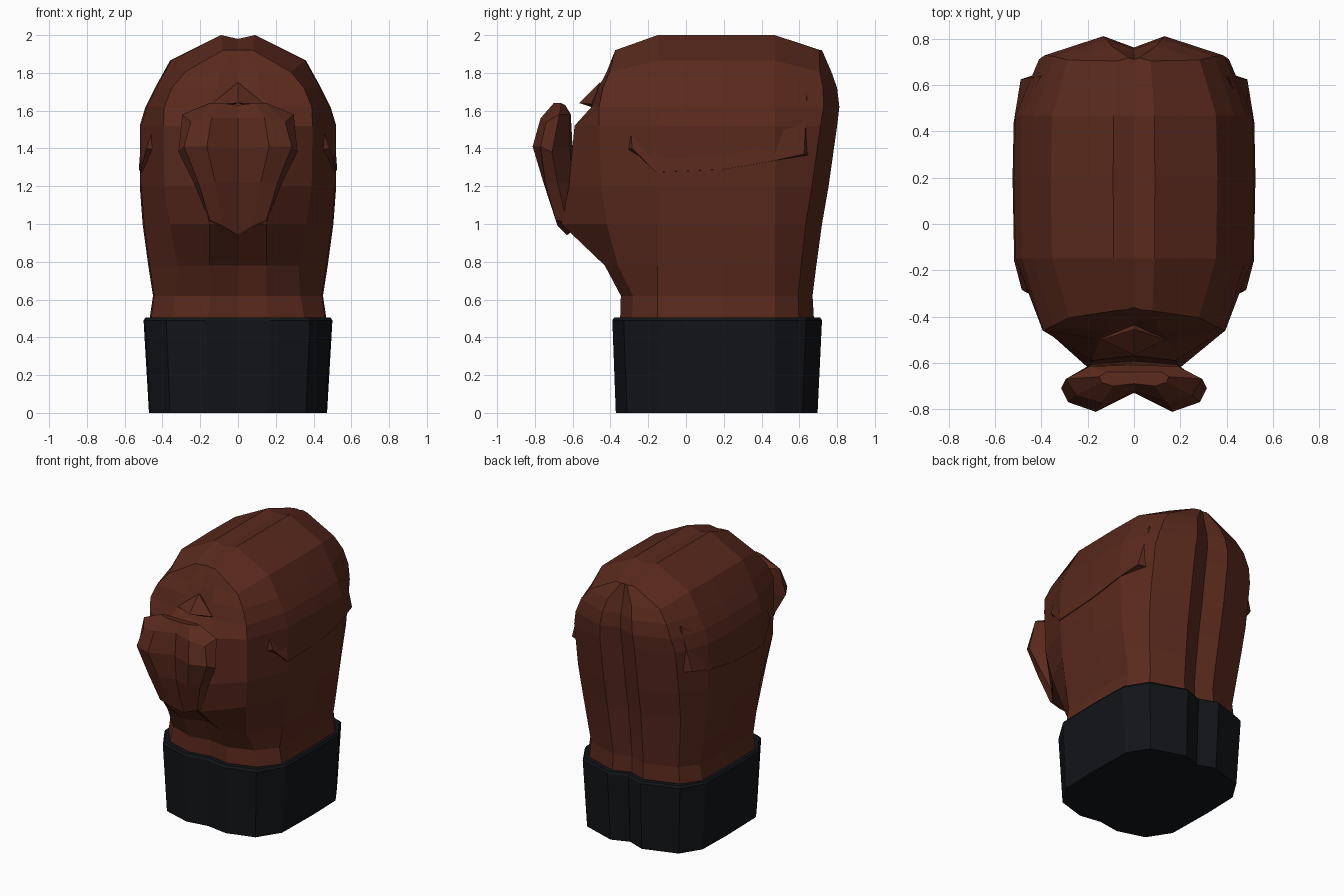
import bpy, bmesh


def material(name, rgb):
    m = bpy.data.materials.new(name)
    m.diffuse_color = (*rgb, 1)
    return m


leather = material("brown_leather", (0.10, 0.022, 0.012))
black = material("black_cuff", (0.006, 0.007, 0.009))


def make(name, verts, faces, mat):
    """Build half a part on +x and mirror it across x = 0."""
    vs = list(verts) + [(-x, y, z) for x, y, z in verts]
    n = len(verts)
    fs = list(faces) + [[i + n for i in reversed(f)] for f in faces]
    me = bpy.data.meshes.new(name)
    me.from_pydata(vs, [], fs)
    bm = bmesh.new()
    bm.from_mesh(me)
    bmesh.ops.remove_doubles(bm, verts=bm.verts, dist=0.0005)
    bmesh.ops.recalc_face_normals(bm, faces=bm.faces)
    bm.to_mesh(me)
    bm.free()
    me.materials.append(mat)
    ob = bpy.data.objects.new(name, me)
    bpy.context.collection.objects.link(ob)
    return ob


def loft(rows):
    """Bridge open half sections that start and end on the centre plane."""
    n = len(rows[0])
    verts = [p for r in rows for p in r]
    faces = [[a * n + i, a * n + i + 1, (a + 1) * n + i + 1, (a + 1) * n + i]
             for a in range(len(rows) - 1) for i in range(n - 1)]
    return verts, faces


def section(z, xs, xc, yf, xi, yi, y0, yb, dip=0):
    """Half outline from front centre round the side to the back groove."""
    e = z - dip
    ym = -0.15
    return [(0, y0, e), (xi, yi, e), (xc, yf, e),
            (xs * 0.985, ym, z), (xs, 0.2, z), (xs * 0.985, 0.47, z),
            (xs * 0.79, yb - 0.17 * xs, e), (xs * 0.27, yb, e),
            (0, yb - 0.1 * xs, e)]


# Mitt body: horizontal sections from wrist to crown
body = [section(*r) for r in (
    (0.45, .475, .36, -.29, .16, -.35, -.32, .68),
    (0.62, .450, .33, -.28, .15, -.345, -.32, .67),
    (0.78, .475, .32, -.36, .15, -.43, -.37, .69),
    (1.00, .505, .36, -.42, .15, -.66, -.58, .72),
    (1.20, .520, .39, -.45, .20, -.62, -.60, .755),
    (1.52, .520, .395, -.46, .18, -.59, -.57, .80),
    (1.62, .490, .39, -.46, .15, -.50, -.48, .812),
    (1.72, .440, .35, -.44, .11, -.465, -.44, .80),
    (1.865, .360, .28, -.405, .10, -.42, -.42, .77, .06),
    (2.00, .090, .08, -.375, .03, -.37, -.36, .72, .08))]
v, f = loft(body)
t = len(v) - 9
c = len(v)
v += [(0, y, 1.98) for y in (-0.15, 0.2, 0.47)]
f += [[t, t + 1, t + 2], [t, t + 2, t + 3, c], [t + 3, t + 4, c + 1, c],
      [t + 4, t + 5, c + 2, c + 1], [t + 5, t + 6, t + 8, c + 2],
      [t + 6, t + 7, t + 8]]
make("mitt_body", v, f, leather)

# Cuff: closed band with a small chamfered rim
cuff = [section(*r) for r in (
    (0.00, .47, .36, -.31, .16, -.37, -.345, .695),
    (0.01, .472, .36, -.312, .16, -.372, -.346, .697),
    (0.49, .50, .38, -.33, .17, -.39, -.36, .72),
    (0.505, .49, .37, -.32, .165, -.38, -.35, .71))]
v, f = loft(cuff)
n = len(v)
f += [list(range(9)), list(range(n - 9, n))]
make("wrist_cuff", v, f, black)

# Thumb: paired lobes pinched along the centre line
thumb = [[(x, y, z + dz) for x, y, dz in pts] for z, pts in (
    (0.99, ((0, -.63, -.05), (.08, -.68, 0), (.15, -.69, 0.03), (.15, -.63, 0.02),
            (.10, -.58, 0), (0, -.57, 0))),
    (1.22, ((0, -.72, 0), (.12, -.755, 0), (.21, -.745, 0), (.235, -.68, 0),
            (.17, -.60, 0), (0, -.59, 0))),
    (1.40, ((0, -.73, 0), (.165, -.812, 0.01), (.285, -.77, 0.01), (.315, -.71, -.02),
            (.20, -.615, 0), (0, -.60, 0))),
    (1.56, ((0, -.72, 0), (.14, -.77, 0), (.25, -.74, -.02), (.295, -.67, 0.02),
            (.19, -.615, 0.02), (0, -.61, 0.02))),
    (1.64, ((0, -.69, -.01), (.09, -.70, 0), (.14, -.685, 0), (.15, -.66, 0),
            (.12, -.64, -.01), (0, -.64, -.01))))]
v, f = loft(thumb)
n = len(v)
f += [list(range(6)), list(range(n - 6, n))]
make("thumb", v, f, leather)

# Side folds: shallow overhanging flaps on both flanks
outer = [(.485, -.285, 1.40), (.518, -.16, 1.275), (.525, .2, 1.29),
         (.52, .44, 1.33), (.49, .625, 1.37)]
tops = [(.415, -.30, 1.60), (.495, -.16, 1.56), (.505, .2, 1.56),
        (.495, .46, 1.56), (.40, .64, 1.69)]
inner = [(.42, -.32, 1.39), (.45, -.16, 1.27), (.46, .2, 1.285),
         (.45, .44, 1.325), (.40, .655, 1.36)]
v, f = loft([tops, outer, inner, tops])
f += [[0, 5, 10], [4, 9, 14]]
make("side_folds", v, f, leather)

# Shift nothing else: small crease peak above the thumb
v = [(0, -.455, 1.75), (.14, -.50, 1.635), (0, -.565, 1.64), (.14, -.44, 1.60), (0, -.42, 1.72)]
make("knuckle_crease", v, [[0, 1, 2], [0, 4, 3, 1], [2, 1, 3]], leather)
